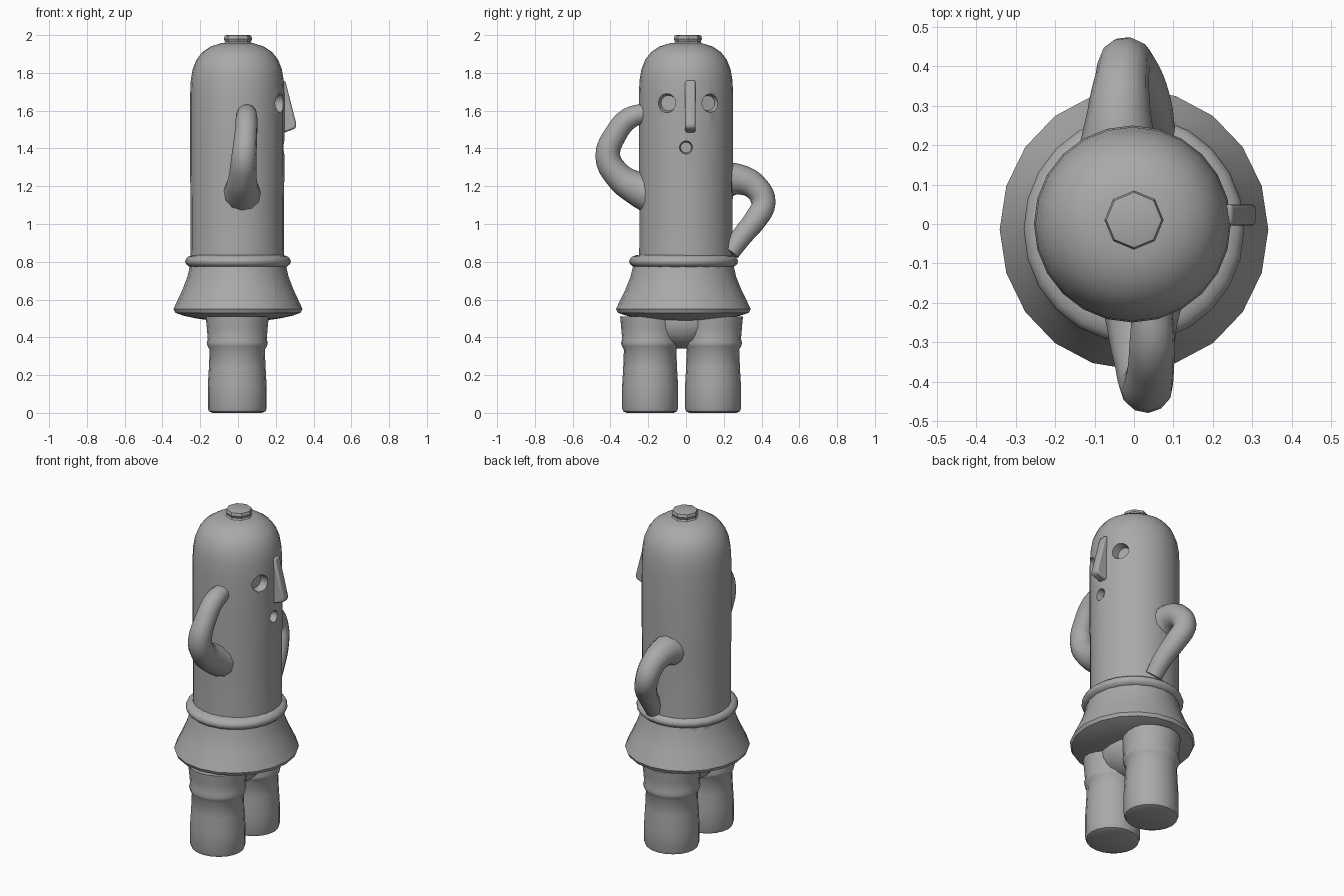
import bpy, bmesh, math
from mathutils import Vector

if "Cube" in bpy.data.objects:
    bpy.data.objects.remove(bpy.data.objects["Cube"])

clay = bpy.data.materials.new("grey clay")
clay.diffuse_color = (0.4, 0.4, 0.4, 1)
clay.use_nodes = True
clay.node_tree.nodes["Principled BSDF"].inputs["Base Color"].default_value = clay.diffuse_color


def finish(obj, angle=40):
    obj.data.materials.clear()
    obj.data.materials.append(clay)
    bpy.ops.object.select_all(action='DESELECT')
    obj.select_set(True)
    bpy.context.view_layer.objects.active = obj
    bpy.ops.object.shade_smooth_by_angle(angle=math.radians(angle))
    return obj


def mesh_object(name, bm):
    bmesh.ops.recalc_face_normals(bm, faces=bm.faces)
    me = bpy.data.meshes.new(name)
    bm.to_mesh(me)
    bm.free()
    obj = bpy.data.objects.new(name, me)
    bpy.context.collection.objects.link(obj)
    return obj


def lathe(name, profile, centre=(0, 0), segs=24, sy=1.0):
    """Closed solid turned from (radius, height) pairs, bottom to top."""
    bm = bmesh.new()
    rings = []
    for r, z in profile:
        rings.append([bm.verts.new((centre[0] + r * math.cos(2 * math.pi * i / segs),
                                    centre[1] + r * sy * math.sin(2 * math.pi * i / segs), z))
                      for i in range(segs)])
    for a, b in zip(rings, rings[1:]):
        for i in range(segs):
            j = (i + 1) % segs
            bm.faces.new((a[i], a[j], b[j], b[i]))
    bm.faces.new(rings[0][::-1])
    bm.faces.new(rings[-1])
    return mesh_object(name, bm)


def tube(name, points):
    """Bent limb through (x, y, z, radius) points."""
    cu = bpy.data.curves.new(name, 'CURVE')
    cu.dimensions = '3D'
    cu.bevel_depth = 1.0
    cu.bevel_resolution = 4
    cu.resolution_u = 4
    cu.use_fill_caps = True
    sp = cu.splines.new('BEZIER')
    sp.bezier_points.add(len(points) - 1)
    for p, (x, y, z, r) in zip(sp.bezier_points, points):
        p.co = (x, y, z)
        p.radius = r
        p.handle_left_type = p.handle_right_type = 'AUTO'
    obj = bpy.data.objects.new(name, cu)
    bpy.context.collection.objects.link(obj)
    bpy.ops.object.select_all(action='DESELECT')
    obj.select_set(True)
    bpy.context.view_layer.objects.active = obj
    bpy.ops.object.convert(target='MESH')
    return finish(bpy.context.view_layer.objects.active, 50)


# Body with domed head
body = lathe("body", [(0.25, 0.74), (0.247, 0.9), (0.247, 1.1), (0.25, 1.3), (0.25, 1.5),
                      (0.25, 1.68), (0.246, 1.76), (0.236, 1.82), (0.216, 1.87),
                      (0.185, 1.91), (0.14, 1.94), (0.085, 1.957)], (-0.004, 0.0))

# Eye and mouth hollows
for name, y, z, r, turn in (("left_eye", -0.105, 1.64, 0.055, 0.6),
                            ("right_eye", 0.132, 1.64, 0.053, 0.6),
                            ("mouth", 0.0, 1.405, 0.038, 0.6)):
    surface = Vector((math.sqrt(0.25 ** 2 - y * y), y, z))
    d = Vector((surface.x, y * turn, 0)).normalized()
    bpy.ops.mesh.primitive_cone_add(vertices=16, radius1=r * 0.75, radius2=r * 1.2, depth=0.11,
                                    location=surface + d * 0.007,
                                    rotation=d.to_track_quat('Z', 'Y').to_euler())
    cutter = bpy.context.object
    cutter.name = name + "_cutter"
    cutter.hide_render = True
    mod = body.modifiers.new(name, 'BOOLEAN')
    mod.operation = 'DIFFERENCE'
    mod.solver = 'EXACT'
    mod.object = cutter
    bpy.context.view_layer.objects.active = body
    bpy.ops.object.modifier_apply(modifier=name)
    bpy.data.objects.remove(cutter, do_unlink=True)
finish(body)

# Knob on the head
finish(lathe("top_knob", [(0.085, 1.945), (0.068, 1.965), (0.075, 1.98), (0.07, 1.997), (0.06, 2.0)],
             (0.0, 0.01), 8), 35)

# Wedge nose
bm = bmesh.new()
side = [(0.2, 1.76), (0.25, 1.76), (0.31, 1.525), (0.303, 1.505), (0.25, 1.485), (0.2, 1.485)]
lo = [bm.verts.new((x, -0.004, z)) for x, z in side]
hi = [bm.verts.new((x, 0.05, z)) for x, z in side]
bm.faces.new(lo)
bm.faces.new(hi[::-1])
for i in range(len(side)):
    j = (i + 1) % len(side)
    bm.faces.new((lo[i], lo[j], hi[j], hi[i]))
nose = mesh_object("nose", bm)
bev = nose.modifiers.new("soft edges", 'BEVEL')
bev.width = 0.01
bev.segments = 2
finish(nose)

# Belt roll
belt = [(0.225 + 0.035 * max(0, 0) + 0.055 * math.cos(a), 0.802 + 0.035 * math.sin(a))
        for a in [math.radians(-90 + 22.5 * k) for k in range(9)]]
finish(lathe("belt", belt, (0.0, -0.013), sy=1.03), 60)

# Flared skirt
finish(lathe("skirt", [(0.15, 0.49), (0.22, 0.5), (0.29, 0.515), (0.332, 0.53), (0.341, 0.55),
                       (0.33, 0.575), (0.295, 0.65), (0.268, 0.72), (0.252, 0.79)],
             (0.0, -0.014), 20, sy=1.045))

# Legs with a knee band
for name, y in (("left_leg", -0.19), ("right_leg", 0.143)):
    finish(lathe(name, [(0.13, 0.0), (0.15, 0.008), (0.156, 0.025), (0.156, 0.14), (0.15, 0.24),
                        (0.146, 0.335), (0.157, 0.352), (0.162, 0.372), (0.156, 0.39),
                        (0.161, 0.45), (0.167, 0.51)], (-0.004, y), 20, sy=0.95))

# Hips joining the legs
bpy.ops.mesh.primitive_uv_sphere_add(segments=20, ring_count=12, location=(-0.004, -0.022, 0.49))
hips = bpy.context.object
hips.name = "hips"
hips.scale = (0.155, 0.22, 0.15)
finish(hips, 60)

# Bent arms: one hand at the cheek, one at the waist
tube("raised_arm", [(0.02, -0.19, 1.16, 0.105), (0.02, -0.265, 1.19, 0.088), (0.025, -0.365, 1.262, 0.072),
                    (0.032, -0.414, 1.36, 0.066), (0.042, -0.37, 1.48, 0.06),
                    (0.046, -0.3, 1.56, 0.058), (0.046, -0.2, 1.59, 0.05)])
tube("lowered_arm", [(-0.04, 0.19, 1.23, 0.1), (-0.038, 0.285, 1.235, 0.08), (-0.03, 0.373, 1.19, 0.068),
                     (-0.02, 0.41, 1.11, 0.065), (0.01, 0.372, 1.03, 0.062),
                     (0.04, 0.3, 0.94, 0.056), (0.055, 0.235, 0.85, 0.05)])
